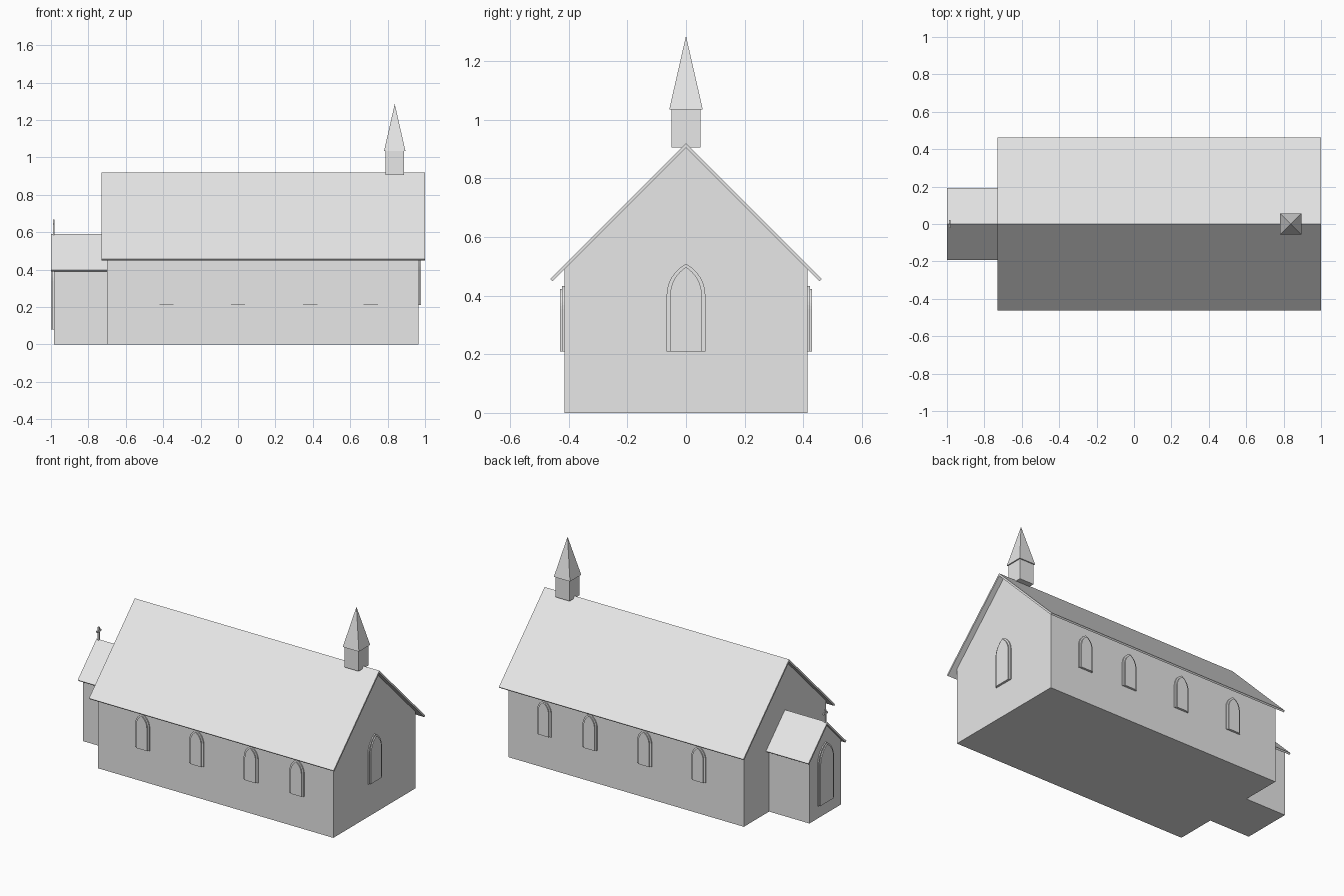
import bpy, bmesh
from math import acos, cos, sin, pi
from mathutils import Matrix, Vector

cube = bpy.data.objects.get("Cube")
if cube:
    bpy.data.objects.remove(cube, do_unlink=True)

grey = bpy.data.materials.new("plain grey")
grey.use_nodes = True
grey.diffuse_color = (0.8, 0.8, 0.8, 1)
grey.node_tree.nodes["Principled BSDF"].inputs["Base Color"].default_value = (0.8, 0.8, 0.8, 1)


def finish(name, bm):
    bmesh.ops.recalc_face_normals(bm, faces=bm.faces)
    mesh = bpy.data.meshes.new(name)
    bm.to_mesh(mesh)
    bm.free()
    mesh.materials.append(grey)
    obj = bpy.data.objects.new(name, mesh)
    bpy.context.collection.objects.link(obj)
    return obj


def prism(name, outline, x0, x1, matrix=None):
    """Extrude a (y, z) outline from x0 to x1."""
    bm = bmesh.new()
    face = bm.faces.new([bm.verts.new((x0, y, z)) for y, z in outline])
    out = bmesh.ops.extrude_face_region(bm, geom=[face])
    moved = [v for v in out["geom"] if isinstance(v, bmesh.types.BMVert)]
    bmesh.ops.translate(bm, verts=moved, vec=(x1 - x0, 0, 0))
    if matrix:
        bm.transform(matrix)
    return finish(name, bm)


def box(name, x, y, z0, z1, cx=0):
    return prism(name, [(-y, z0), (y, z0), (y, z1), (-y, z1)], cx - x, cx + x)


def gabled(name, half, eave, ridge, x0, x1):
    return prism(name, [(-half, 0), (half, 0), (half, eave), (0, ridge), (-half, eave)], x0, x1)


def roof(name, half, eave, ridge, x0, x1, drop=0.016):
    # Thin chevron with eaves cut square to the slope
    cut = drop / 2
    outline = [(-half, eave), (0, ridge), (half, eave),
               (half - cut, eave - cut), (0, ridge - drop), (cut - half, eave - cut)]
    return prism(name, outline, x0, x1)


def pointed_arch(half, bottom, spring, apex, steps=8):
    # Each side of the head is a circular arc centred on the spring line
    rise = apex - spring
    radius = (half * half + rise * rise) / (2 * half)
    end = acos((radius - half) / radius)
    side = [(half - radius + radius * cos(end * i / steps),
             spring + radius * sin(end * i / steps)) for i in range(steps + 1)]
    return [(-half, bottom), (half, bottom)] + side + [(-y, z) for y, z in side[-2::-1]]


def window(name, place, angle, half, bottom, spring, apex):
    # Outer surround with a slightly prouder inner panel
    m = Matrix.Translation(Vector(place)) @ Matrix.Rotation(angle, 4, "Z")
    prism(name + "_surround", pointed_arch(half, bottom, spring, apex), -0.005, 0.007, m)
    prism(name + "_panel", pointed_arch(half - 0.012, bottom, spring, apex - 0.011), -0.005, 0.014, m)


# Main hall and entrance porch
gabled("hall_walls", 0.415, 0.49, 0.905, -0.70, 0.965)
roof("hall_roof", 0.463, 0.457, 0.92, -0.73, 1.0)
gabled("porch_walls", 0.16, 0.415, 0.575, -0.985, -0.70)
roof("porch_roof", 0.192, 0.398, 0.59, -1.0, -0.70)

# Side windows, mirrored on both long walls
for i, x in enumerate((-0.383, 0.0, 0.386, 0.71)):
    for side, s in (("right", -1), ("left", 1)):
        window(f"{side}_window_{i + 1}", (x, s * 0.415, 0), s * pi / 2, 0.05, 0.21, 0.355, 0.433)

# Gable window and porch door
window("gable_window", (0.965, 0, 0), 0, 0.066, 0.21, 0.40, 0.508)
window("porch_door", (-0.985, 0, 0), pi, 0.078, 0.08, 0.34, 0.46)

# Bell turret and spire
TURRET_X = 0.838
box("bell_turret", 0.05, 0.05, 0.905, 1.04, TURRET_X)
bm = bmesh.new()
bmesh.ops.create_cone(bm, cap_ends=True, segments=4, radius1=0.057 * 2 ** 0.5, radius2=0, depth=0.25,
                      matrix=Matrix.Translation((TURRET_X, 0, 1.16)) @ Matrix.Rotation(pi / 4, 4, "Z"))
finish("spire", bm)

# Cross on the porch ridge
CROSS_X = -0.985
box("cross_upright", 0.005, 0.005, 0.58, 0.668, CROSS_X)
box("cross_arms", 0.005, 0.021, 0.639, 0.649, CROSS_X)
